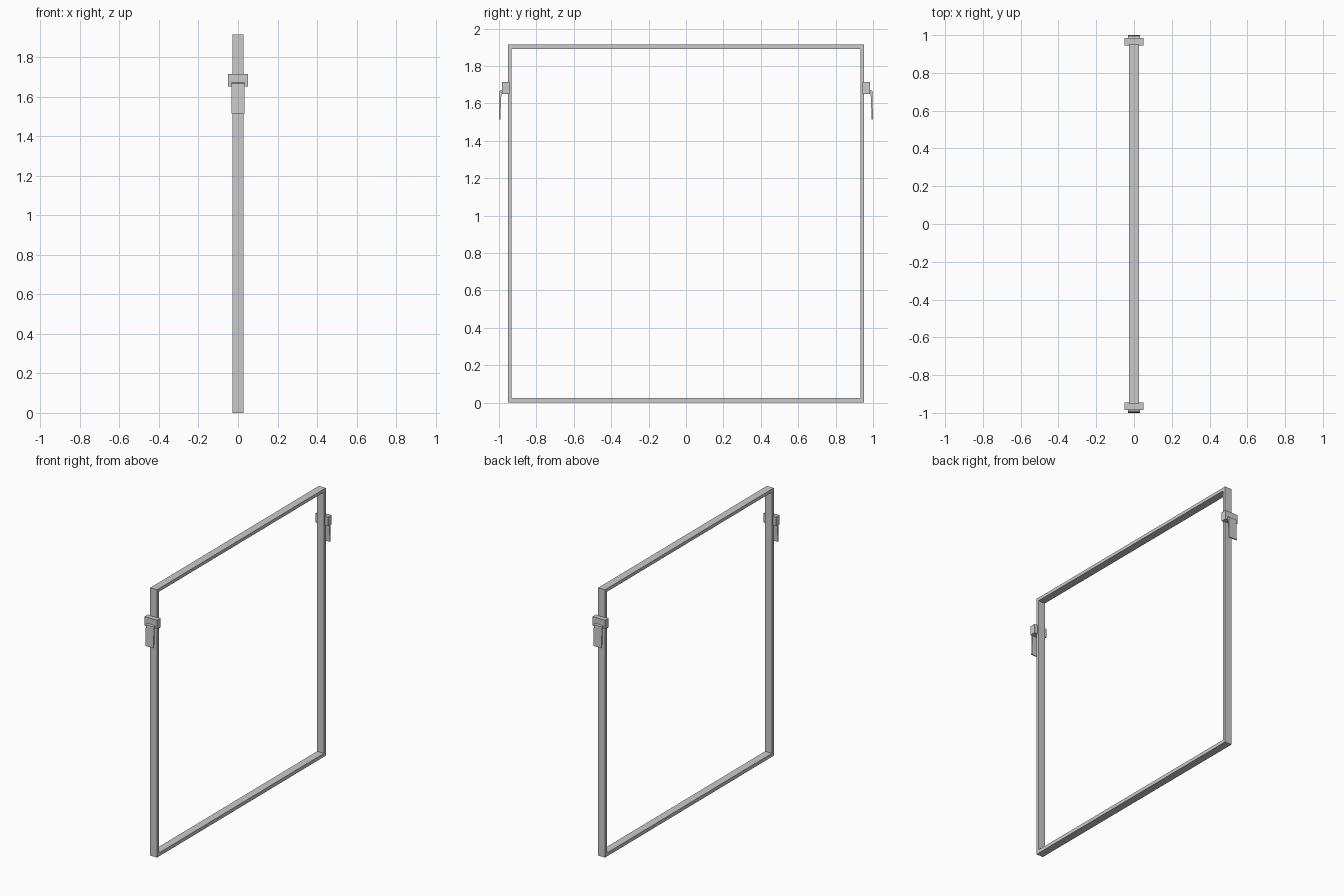
import bpy, bmesh

if "Cube" in bpy.data.objects:
    bpy.data.objects.remove(bpy.data.objects["Cube"])


def extrude_x(name, rings, half):
    """Flat outline(s) in the YZ plane given depth along x; two rings make a hollow frame."""
    bm = bmesh.new()
    loops = [[bm.verts.new((-half, y, z)) for y, z in r] for r in rings]
    n = len(loops[0])
    if len(loops) == 1:
        bm.faces.new(loops[0])
    else:
        outer, inner = loops
        for i in range(n):
            j = (i + 1) % n
            bm.faces.new((outer[i], outer[j], inner[j], inner[i]))
    ext = bmesh.ops.extrude_face_region(bm, geom=bm.faces[:], use_keep_orig=True)
    verts = [g for g in ext["geom"] if isinstance(g, bmesh.types.BMVert)]
    bmesh.ops.translate(bm, vec=(2 * half, 0, 0), verts=verts)
    bmesh.ops.recalc_face_normals(bm, faces=bm.faces[:])
    me = bpy.data.meshes.new(name)
    bm.to_mesh(me)
    bm.free()
    ob = bpy.data.objects.new(name, me)
    bpy.context.collection.objects.link(ob)
    return ob


def rect(y, z0, z1):
    return [(-y, z0), (y, z0), (y, z1), (-y, z1)]


# Square frame
extrude_x("frame", [rect(0.953, 0.0, 1.915), rect(0.932, 0.025, 1.892)], 0.027)

# Clip blocks and hanging tabs on both uprights
block = [(0.945, 1.65), (0.985, 1.65), (0.985, 1.715), (0.945, 1.715)]
tab = [(0.975, 1.674), (0.985, 1.672), (0.996, 1.667), (1.0, 1.515),
       (0.993, 1.515), (0.987, 1.655), (0.975, 1.66)]
for side, s in (("right", 1), ("left", -1)):
    extrude_x(f"clip_block_{side}", [[(s * y, z) for y, z in block]], 0.05)
    extrude_x(f"clip_tab_{side}", [[(s * y, z) for y, z in tab]], 0.032)
